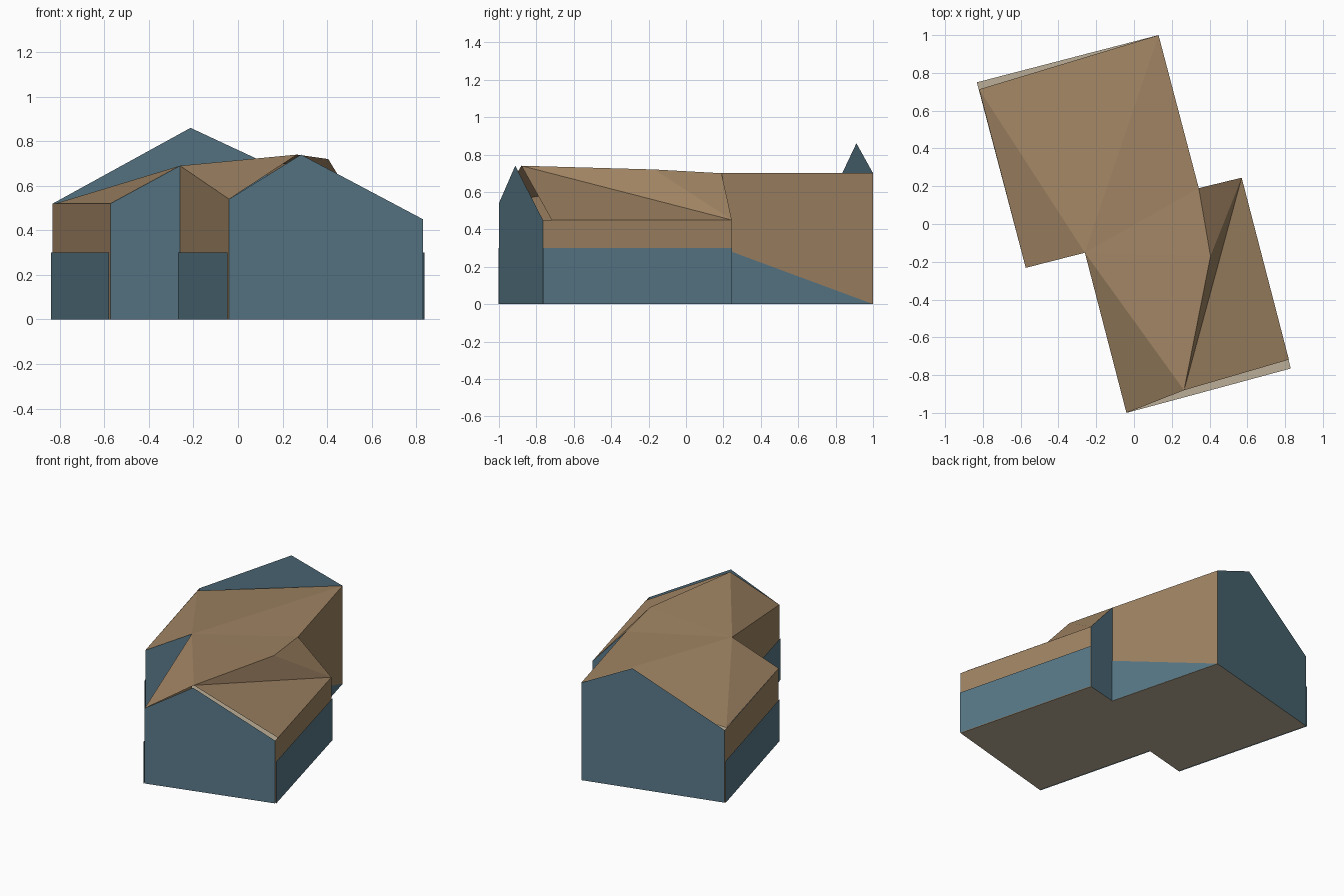
import bpy
from mathutils import Vector

if "Cube" in bpy.data.objects:
    bpy.data.objects.remove(bpy.data.objects["Cube"])


def material(name, rgb):
    m = bpy.data.materials.new(name)
    m.diffuse_color = (*rgb, 1.0)
    m.use_nodes = True
    m.node_tree.nodes["Principled BSDF"].inputs["Base Color"].default_value = m.diffuse_color
    return m


BROWN = material("roof brown", (0.35, 0.23, 0.125))
BLUE = material("wall blue", (0.098, 0.19, 0.245))
BEIGE = material("floor beige", (0.50, 0.43, 0.31))

# Footprint corners (x, y) and eave height of the wall above each
plan = {
    "A": (-0.832, 0.75, 0.52), "B": (0.13, 1.0, 0.70),
    "C": (0.343, 0.19, 0.70), "D": (0.57, 0.245, 0.45),
    "E": (0.83, -0.765, 0.45), "F": (-0.04, -1.0, 0.54),
    "G": (-0.26, -0.152, 0.69), "H": (-0.573, -0.232, 0.52),
}
P = {k: Vector(v) for k, v in plan.items()}
# Roof-only points: set-back eave corners and ridge points
P["a"] = Vector((-0.82, 0.713, 0.52))
P["e"] = Vector((0.82, -0.718, 0.45))
P["R"] = Vector((0.265, -0.88, 0.74))
P["K"] = Vector((0.405, -0.17, 0.72))


def surface(name, polygons, mat):
    verts, faces = [], []
    for poly in polygons:
        faces.append(range(len(verts), len(verts) + len(poly)))
        verts.extend(poly)
    mesh = bpy.data.meshes.new(name)
    mesh.from_pydata([tuple(v) for v in verts], [], [list(f) for f in faces])
    mesh.materials.append(mat)
    mesh.update()
    ob = bpy.data.objects.new(name, mesh)
    bpy.context.collection.objects.link(ob)
    return ob


def at(key, z):
    return Vector((P[key].x, P[key].y, z))


def wall(name, k1, k2, mat, peak=None):
    """Upright wall from k1 to k2 (counter-clockwise) with an optional gable peak."""
    top = [P[k2]] + ([Vector(peak)] if peak else []) + [P[k1]]
    surface(name, [[at(k1, 0), at(k2, 0)] + top], mat)


def base_panel(name, k1, k2, z1, z2, off):
    """Thin blue panel just outside a brown wall."""
    d = (at(k2, 0) - at(k1, 0)).normalized()
    n = Vector((d.y, -d.x, 0)) * off
    pts = [at(k1, 0), at(k2, 0)]
    pts += [at(k, z) for k, z in ((k2, z2), (k1, z1)) if z > 0]
    surface(name, [[p + n for p in pts]], BLUE)


# Floor
surface("floor", [[at(k, 0) for k in "ABCDEFGH"]], BEIGE)

# Blue end walls
wall("back_gable", "B", "A", BLUE, (-0.213, 0.911, 0.86))
wall("front_gable", "F", "E", BLUE, (0.283, -0.913, 0.74))
wall("left_front_wall", "H", "G", BLUE)
wall("right_back_wall", "D", "C", BLUE)

# Brown long walls with blue base panels
for name, k1, k2, z1, z2, off in (
        ("left_wall", "A", "H", 0.3, 0.3, 0.007),
        ("front_left_wall", "G", "F", 0.3, 0.3, 0.007),
        ("right_wall", "E", "D", 0.3, 0.3, 0.007),
        ("back_right_wall", "C", "B", 0.3, 0.0, 0.003)):
    wall(name, k1, k2, BROWN)
    base_panel(name + "_base", k1, k2, z1, z2, off)

# Faceted roof
roof = ["aHG", "aGB", "GCB", "GKC", "GRK", "GFR", "RDK", "ReD", "CKD"]
surface("roof", [[P[k] for k in tri] for tri in roof], BROWN)
